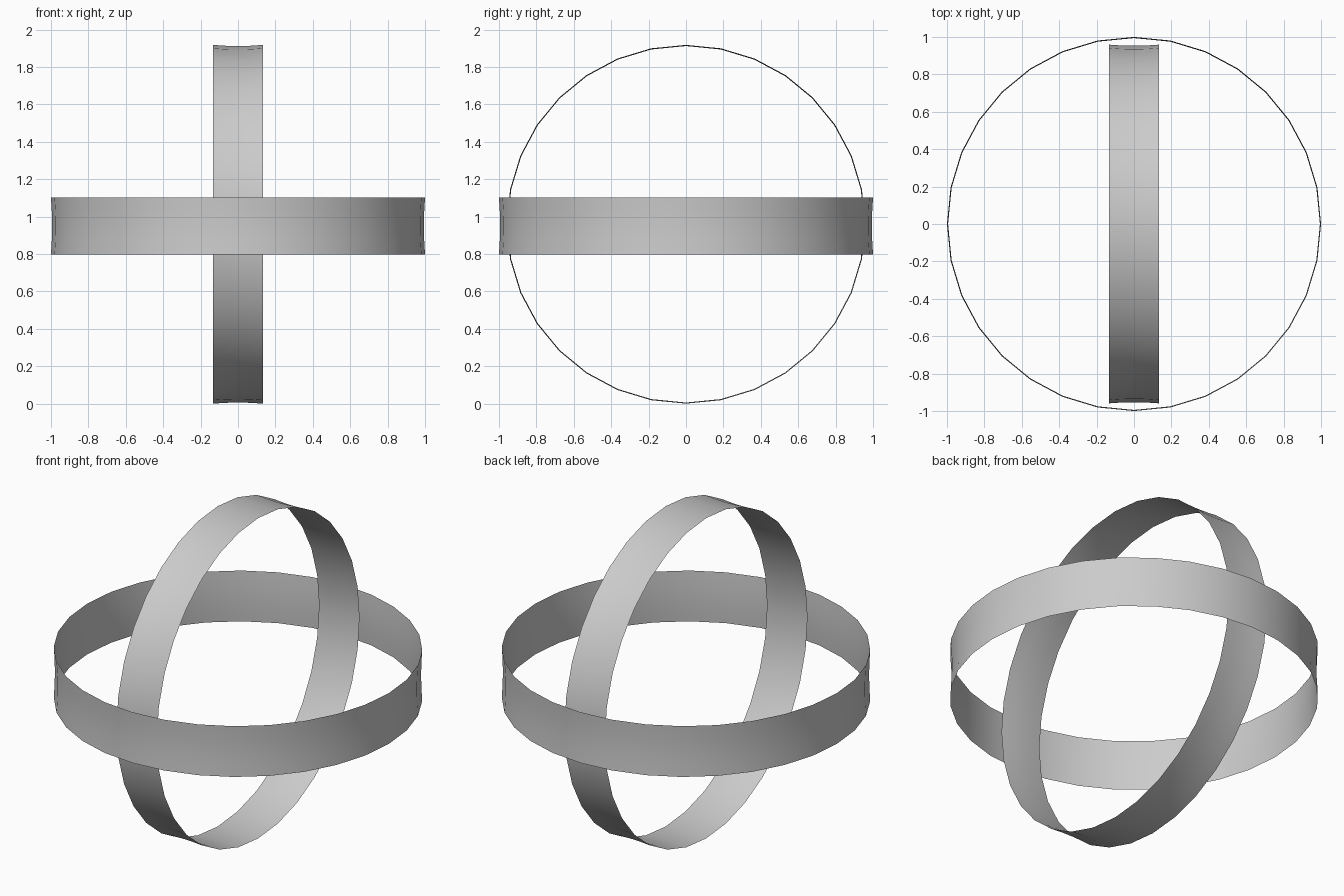
import bpy
import bmesh
from math import cos, sin, pi
from mathutils import Matrix

cube = bpy.data.objects.get("Cube")
if cube:
    bpy.data.objects.remove(cube, do_unlink=True)

grey = bpy.data.materials.new("light grey")
grey.use_nodes = True
colour = (0.6, 0.6, 0.6, 1)
grey.diffuse_color = colour
grey.node_tree.nodes["Principled BSDF"].inputs["Base Color"].default_value = colour

SIDES = 32


def band(name, radius, width, dip, transform):
    """Thin open hoop around z with a very slightly hollow middle."""
    bm = bmesh.new()
    rows = []
    for t in (-1, -0.5, 0, 0.5, 1):
        r = radius - dip * (1 - t * t)
        rows.append([bm.verts.new((r * cos(2 * pi * i / SIDES),
                                   r * sin(2 * pi * i / SIDES),
                                   t * width / 2)) for i in range(SIDES)])
    for low, high in zip(rows, rows[1:]):
        for i in range(SIDES):
            j = (i + 1) % SIDES
            bm.faces.new((low[i], low[j], high[j], high[i]))
    bm.transform(transform)
    mesh = bpy.data.meshes.new(name)
    bm.to_mesh(mesh)
    bm.free()
    mesh.materials.append(grey)
    mesh.shade_smooth()
    obj = bpy.data.objects.new(name, mesh)
    bpy.context.collection.objects.link(obj)


# Level hoop, and the smaller upright hoop inside it
band("horizontal_band", 1.0, 0.304, 0.006, Matrix.Translation((0, 0, 0.95)))
band("vertical_band", 0.959, 0.268, 0.006,
     Matrix.Translation((0, 0, 0.959)) @ Matrix.Rotation(pi / 2, 4, 'Y'))
